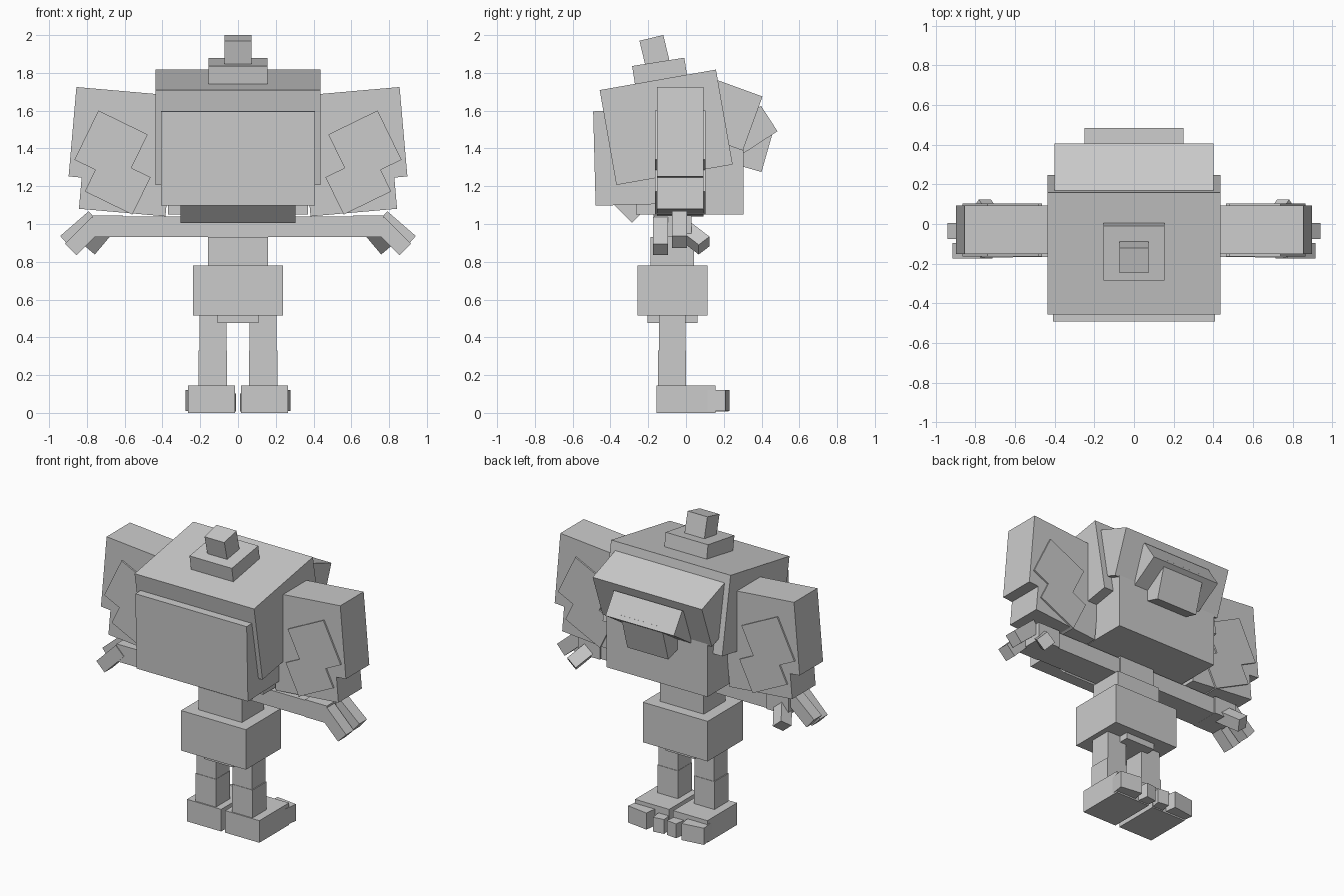
import bpy
from math import radians

if "Cube" in bpy.data.objects:
    bpy.data.objects.remove(bpy.data.objects["Cube"], do_unlink=True)

grey = bpy.data.materials.new("plain_grey")
grey.use_nodes = True
shade = 0.6
colour = (shade, shade, shade, 1)
grey.diffuse_color = colour
grey.node_tree.nodes["Principled BSDF"].inputs["Base Color"].default_value = colour


def box(name, width, depth, height, z, x=0, y=0, pitch=0, roll=0, yaw=0):
    """Box centred on x, y, z; pitch, roll and yaw turn it about x, y and z."""
    turn = [radians(angle) for angle in (pitch, roll, yaw)]
    bpy.ops.mesh.primitive_cube_add(size=1, location=(x, y, z), rotation=turn)
    part = bpy.context.object
    part.name = name
    part.scale = (width, depth, height)
    part.data.materials.append(grey)


def pair(name, x, roll=0, yaw=0, **shape):
    """The same box on both sides, mirrored across x."""
    for side, sign in (("left", 1), ("right", -1)):
        box(f"{side}_{name}", x=sign * x, roll=sign * roll, yaw=sign * yaw, **shape)


def stack(parts, base, y, make):
    """Upright boxes piled on one another, starting at height base."""
    for name, height, shape in parts:
        make(name, height=height, z=base + height / 2, y=y, **shape)
        base += height


# Torso: core, tilted shell, flat panel and a wedge under it
box("torso", width=.74, depth=.57, height=.45, y=.02, z=1.275)
box("shell", width=.875, depth=.625, height=.51, y=-.105, z=1.512, pitch=10)
box("panel", width=.815, depth=.4, height=.5, y=-.285, z=1.352, pitch=1.5)
box("belly_wedge", width=.61, depth=.2, height=.2, y=-.285, z=1.148, pitch=45)

# Hood, snout and jaw
box("hood", width=.8, depth=.3, height=.305, y=.212, z=1.583, pitch=-20)
box("snout", width=.5, depth=.25, height=.16, y=.336, z=1.49, pitch=33)
box("jaw", width=.3, depth=.2, height=.25, y=.338, z=1.423, pitch=-16)

# Cap on top of the shell
box("cap_base", width=.31, depth=.28, height=.13, y=-.137, z=1.794, pitch=9)
box("cap_top", width=.145, depth=.13, height=.2, y=-.16, z=1.888, pitch=13.5)

# Arms with raised diamond plates
arm = dict(y=-.03, depth=.245, roll=-5)
plate = dict(y=-.03, depth=.266, roll=-26)
pair("upper_arm", x=.642, z=1.468, width=.47, height=.475, **arm)
pair("lower_arm", x=.6, z=1.21, width=.46, height=.3, **arm)
pair("upper_plate", x=.672, z=1.407, width=.29, height=.29, **plate)
pair("lower_plate", x=.637, z=1.21, width=.28, height=.22, **plate)

# Crossbar, hands and fingers
box("crossbar", width=1.4, depth=.185, height=.108, y=-.073, z=.985)
pair("hand", x=.69, y=-.07, z=.988, width=.16, depth=.2, height=.115)
finger = dict(width=.2, depth=.08, height=.085)
pair("front_finger", x=.814, y=-.135, z=.936, roll=45, **finger)
pair("middle_finger", x=.838, y=-.035, z=.97, roll=41, **finger)
pair("thumb", x=.725, y=.025, z=.94, width=.08, depth=.08, height=.2,
     pitch=45, roll=-40)

# Crotch, hips and waist piled up to the torso
stack([
    ("crotch", .04, dict(width=.215, depth=.265)),
    ("hips", .265, dict(width=.475, depth=.37)),
    ("lower_waist", .15, dict(width=.32, depth=.23)),
    ("upper_waist", .13, dict(width=.26, depth=.2)),
], base=.475, y=-.072, make=box)

# Legs, feet and toes
pair("foot", x=.14, z=.073, width=.25, depth=.31, height=.146)
stack([
    ("shin", .19, dict(x=.134, width=.15, depth=.148)),
    ("thigh", .19, dict(x=.132, width=.142, depth=.142)),
], base=.14, y=-.073, make=pair)
pair("outer_toe", x=.195, y=.155, z=.065, width=.15, depth=.13, height=.11, yaw=-8)
pair("inner_toe", x=.055, y=.16, z=.055, width=.075, depth=.12, height=.095, yaw=8)
